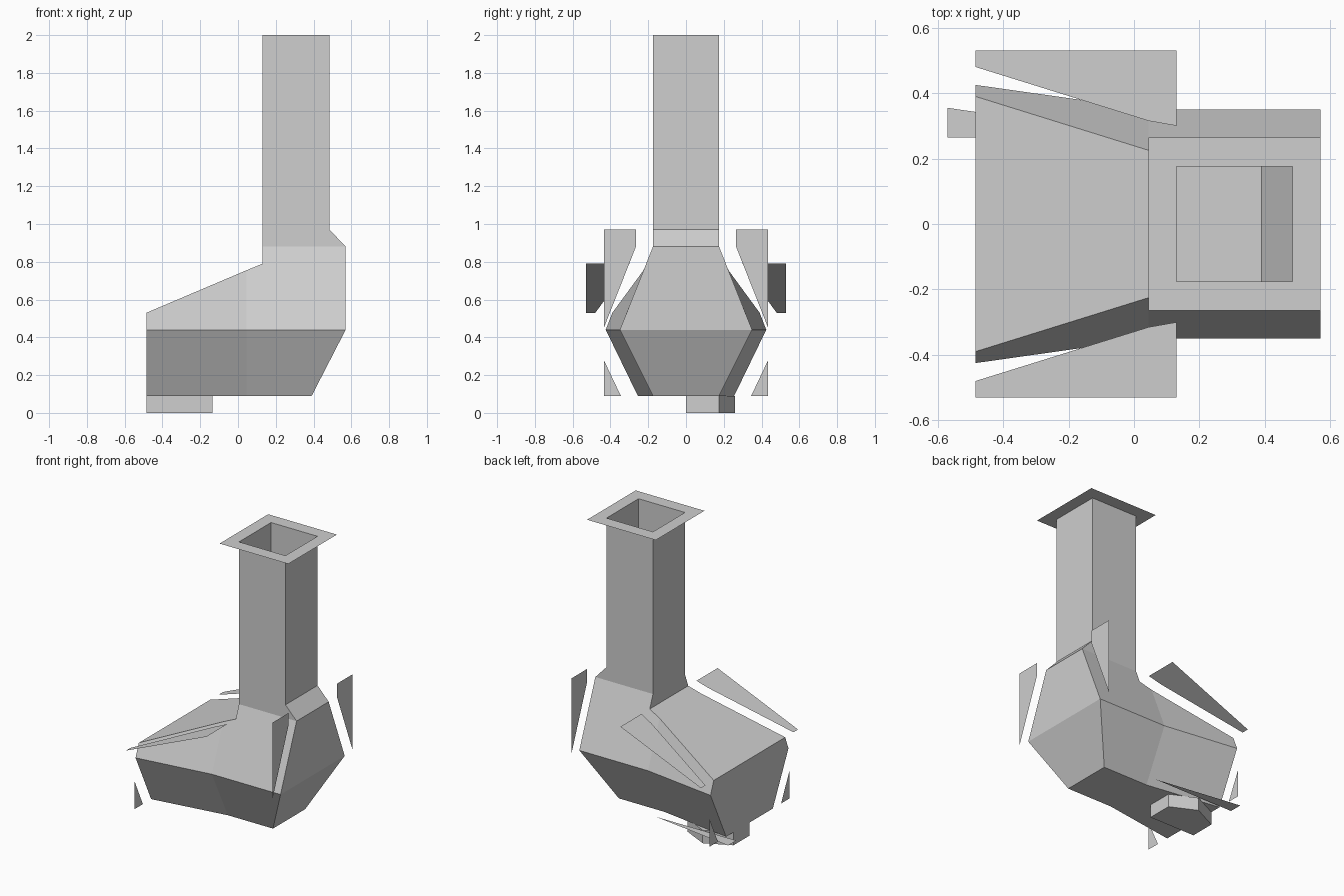
import bpy
import bmesh

cube = bpy.data.objects.get("Cube")
if cube:
    bpy.data.objects.remove(cube, do_unlink=True)

# One plain grey for everything
grey = bpy.data.materials.new("plain grey")
grey.use_nodes = True
colour = (0.62, 0.62, 0.62, 1)
grey.diffuse_color = colour
grey.node_tree.nodes["Principled BSDF"].inputs["Base Color"].default_value = colour


def mirrored(point):
    """Reflect a point across the lengthwise centre plane."""
    x, y, z = point
    return (x, -y, z)


def build(name, polygons, tidy=False):
    """Make a flat-shaded object from polygons given as lists of points."""
    bm = bmesh.new()
    for polygon in polygons:
        bm.faces.new([bm.verts.new(point) for point in polygon])
    bmesh.ops.remove_doubles(bm, verts=bm.verts, dist=0.001)
    if tidy:
        bmesh.ops.recalc_face_normals(bm, faces=bm.faces)
    mesh = bpy.data.meshes.new(name)
    bm.to_mesh(mesh)
    bm.free()
    mesh.materials.append(grey)
    obj = bpy.data.objects.new(name, mesh)
    bpy.context.collection.objects.link(obj)
    return obj


def build_pair(name, polygon):
    """Make a sheet on the +y side and its reflection on the -y side."""
    build("back_" + name, [polygon])
    build("front_" + name, [[mirrored(p) for p in reversed(polygon)]])


# Key heights and lengths
floor, belt, shoulder, collar, top = 0.09, 0.44, 0.88, 0.97, 2.0
toe, bend, pipe_near, pipe_far, heel = -0.485, 0.045, 0.13, 0.485, 0.57
pipe_half = 0.175

# Corners of the hollow body on its +y side
toe_floor = (toe, 0.255, floor)
toe_belt = (toe, 0.425, belt)
toe_top = (toe, 0.39, 0.53)
bend_floor = (bend, pipe_half, floor)
bend_belt = (bend, 0.35, belt)
bend_top = (bend, 0.225, 0.755)
ankle = (pipe_near, 0.21, 0.79)
pipe_base = (pipe_near, pipe_half, shoulder)
pipe_top = (pipe_near, pipe_half, top)
heel_floor = (0.39, pipe_half, floor)
heel_belt = (heel, 0.35, belt)
heel_top = (heel, pipe_half, shoulder)
pipe_collar = (pipe_far, pipe_half, collar)
pipe_end = (pipe_far, pipe_half, top)

# Body and open pipe: two sides joined by a strip that runs all the way round
sides = [
    [toe_floor, bend_floor, bend_belt, toe_belt],
    [bend_floor, heel_floor, heel_belt, bend_belt],
    [toe_belt, bend_belt, bend_top, toe_top],
    [bend_belt, heel_belt, heel_top, pipe_base, ankle, bend_top],
    [pipe_base, heel_top, pipe_collar, pipe_end, pipe_top],
]
rim = [pipe_top, pipe_base, ankle, bend_top, toe_top, toe_belt, toe_floor,
       bend_floor, heel_floor, heel_belt, heel_top, pipe_collar, pipe_end]
shell = list(sides)
shell += [[mirrored(p) for p in side] for side in sides]
shell += [[a, b, mirrored(b), mirrored(a)] for a, b in zip(rim, rim[1:])]
build("body_and_pipe", shell, tidy=True)

# Flat square flange around the pipe mouth
inner = [(pipe_near, -pipe_half, top), (pipe_far, -pipe_half, top),
         (pipe_far, pipe_half, top), (pipe_near, pipe_half, top)]
outer = [(bend, -0.265, top), (heel, -0.265, top),
         (heel, 0.265, top), (bend, 0.265, top)]
build("pipe_flange", [[outer[i - 1], outer[i], inner[i], inner[i - 1]]
                      for i in range(len(outer))])

# Thin loose sheets beside the body
build_pair("sloping_wing", [
    (toe, 0.48, 0.53), (bend, 0.315, 0.755), (pipe_near, 0.30, 0.79),
    (pipe_near, 0.53, 0.79), (toe, 0.53, 0.53)])
build_pair("heel_fin", [
    (heel, 0.435, 0.45), (heel, 0.435, collar),
    (heel, 0.265, collar), (heel, 0.265, shoulder)])
build_pair("toe_fin", [
    (toe, 0.345, floor), (toe, 0.435, 0.28), (toe, 0.435, floor)])
build("floor_sliver", [[
    (bend, 0.265, floor), (-heel, 0.265, floor), (-heel, 0.355, floor)]])

# Five-sided foot block under the toe
outline = [(toe, 0), (-0.135, 0), (-0.135, pipe_half),
           (-0.31, 0.26), (toe, pipe_half)]
lower = [(x, y, 0) for x, y in outline]
upper = [(x, y, floor) for x, y in outline]
walls = [[lower[i - 1], lower[i], upper[i], upper[i - 1]]
         for i in range(len(outline))]
build("foot_block", walls + [lower, upper], tidy=True)
